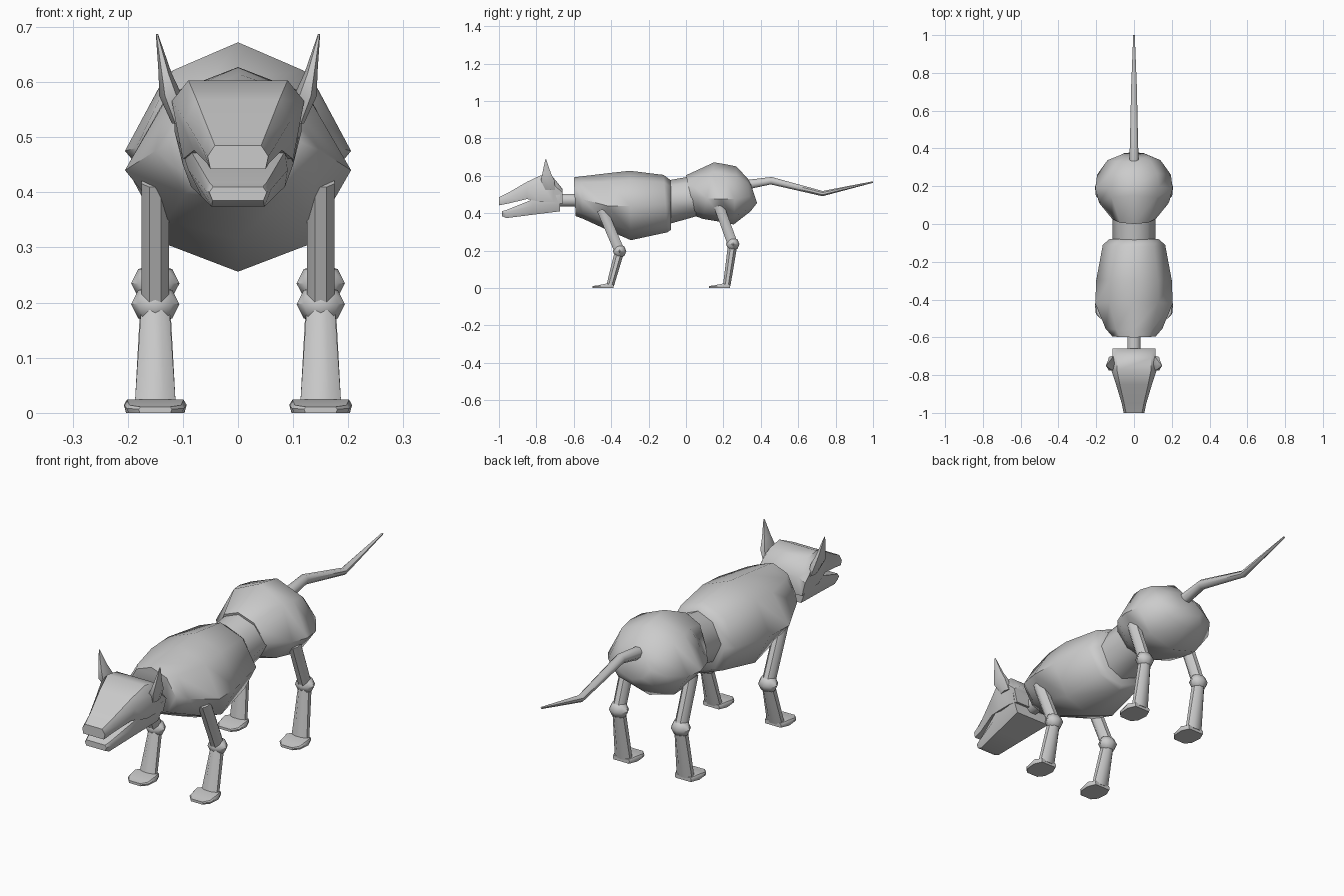
import bpy, bmesh
from math import sin, cos, pi, hypot
from mathutils import Vector

if "Cube" in bpy.data.objects:
    bpy.data.objects.remove(bpy.data.objects["Cube"])


def loft(name, rings, angle=0.8):
    """Skin a list of equal-length rings and cap both ends."""
    bm = bmesh.new()
    rows = [[bm.verts.new(p) for p in ring] for ring in rings]
    n = len(rows[0])
    for a, b in zip(rows, rows[1:]):
        for i in range(n):
            j = (i + 1) % n
            bm.faces.new((a[i], a[j], b[j], b[i]))
    bm.faces.new(rows[0])
    bm.faces.new(rows[-1])
    bmesh.ops.recalc_face_normals(bm, faces=bm.faces)
    return finish(name, bm, angle)


def finish(name, bm, angle=0.8):
    me = bpy.data.meshes.new(name)
    bm.to_mesh(me)
    bm.free()
    ob = bpy.data.objects.new(name, me)
    bpy.context.collection.objects.link(ob)
    bpy.ops.object.select_all(action='DESELECT')
    ob.select_set(True)
    bpy.context.view_layer.objects.active = ob
    bpy.ops.object.shade_smooth_by_angle(angle=angle)
    return ob


def sym(y, half, cx=0.0):
    """Mirror a half section of (x, z) points across x = cx."""
    left = [(-x, z) for x, z in reversed(half) if x > 0]
    return [(cx + x, y, z) for x, z in list(half) + left]


def body_ring(yt, zt, yb, zb, w, zm):
    """Octagon leaning from its top point to its bottom point."""
    pts = []
    for k in range(8):
        s, c = sin(k * pi / 4), cos(k * pi / 4)
        z = zm + c * 1.04 ** (k % 2) * ((zt - zm) if c > 0 else (zm - zb))
        t = (zt - z) / (zt - zb)
        pts.append((w * s * (0.9 if k % 2 else 1), yt + (yb - yt) * t, z))
    return pts


def tube(name, path, cx=0.0, n=8):
    """Tube in the side plane; path holds (y, z, half width x, half depth)."""
    rings = []
    for i, (y, z, rx, rv) in enumerate(path):
        p, q = path[max(i - 1, 0)], path[min(i + 1, len(path) - 1)]
        dy, dz = q[0] - p[0], q[1] - p[1]
        l = hypot(dy, dz)
        f = 1 / cos(pi / n)
        rings.append([(cx + f * rx * cos(a), y - f * rv * sin(a) * dz / l,
                       z + f * rv * sin(a) * dy / l)
                      for a in ((k + .5) * 2 * pi / n for k in range(n))])
    return loft(name, rings)


# Torso
loft("chest", [body_ring(*r) for r in [
    (-.60, .592, -.59, .385, .115, .49),
    (-.56, .597, -.55, .37, .15, .475),
    (-.41, .615, -.43, .315, .205, .44),
    (-.30, .627, -.295, .256, .20, .44),
    (-.12, .605, -.10, .298, .165, .45),
    (-.08, .575, -.08, .312, .13, .45)]], 1.0)
loft("waist", [body_ring(*r) for r in [
    (-.10, .575, -.10, .34, .115, .46),
    (.04, .60, .06, .385, .115, .48)]], 1.0)
loft("hips", [body_ring(*r) for r in [
    (.00, .603, .05, .385, .115, .49),
    (.15, .672, .09, .37, .185, .48),
    (.20, .664, .18, .355, .205, .475),
    (.27, .65, .255, .34, .195, .475),
    (.33, .585, .345, .41, .14, .49),
    (.345, .56, .38, .455, .08, .51)]], 1.0)

# Neck and tail
tube("neck", [(-.70, .47, .035, .034), (-.57, .47, .035, .034)])
tube("tail", [(.31, .55, .025, .026), (.455, .574, .021, .02),
              (.73, .505, .015, .014), (1.0, .567, .004, .004)])

# Head: rows are y, then top / side / bottom (half width, height)
loft("skull", [sym(y, (a, b, c)) for y, a, b, c in [
    (-1.0, (.042, .485), (.055, .465), (.05, .442)),
    (-.95, (.052, .51), (.065, .48), (.056, .452)),
    (-.85, (.075, .568), (.095, .53), (.08, .476)),
    (-.775, (.09, .603), (.12, .565), (.10, .46)),
    (-.71, (.09, .592), (.115, .555), (.10, .46)),
    (-.66, (.085, .53), (.115, .51), (.10, .45))]])
loft("jaw", [sym(y, (a, b, c)) for y, a, b, c in [
    (-.985, (.045, .41), (.052, .40), (.046, .385)),
    (-.96, (.052, .418), (.06, .405), (.048, .374)),
    (-.82, (.085, .474), (.09, .44), (.066, .392)),
    (-.675, (.11, .50), (.10, .45), (.085, .41))]])

for side, s in (("right", 1), ("left", -1)):
    # Ear: leaning pointed cone
    loft(side + "_ear", [[(s * (cx + rx * cos(k * pi / 3)), cy + ry * sin(k * pi / 3), z)
                          for k in range(6)]
                         for cx, cy, z, rx, ry in [
        (.108, -.725, .525, .012, .03), (.122, -.74, .575, .021, .042),
        (.132, -.745, .615, .012, .026), (.147, -.75, .687, .002, .003)]])

    # Legs: top, knee, ankle in the side plane, then the toe position
    for kind, top, knee, ankle in [
            ("front", (-.45, .42), (-.355, .197), (-.405, .015)),
            ("hind", (.175, .44), (.25, .235), (.218, .015))]:
        name = side + "_" + kind
        cx = s * .15
        tube(name + "_upper_leg", [(*top, .025, .027), (*knee, .025, .027)], cx)
        tube(name + "_lower_leg", [(*knee, .025, .025), (*ankle, .037, .02)], cx)
        bm = bmesh.new()
        bmesh.ops.create_uvsphere(bm, u_segments=8, v_segments=4, radius=.036)
        for v in bm.verts:
            v.co = Vector((cx + v.co.x * 1.22, knee[0] + v.co.y, knee[1] + v.co.z))
        finish(name + "_knee", bm)
        y0 = ankle[0]
        loft(name + "_paw", [sym(y0 + dy, ((w * .9, h), (w, h * .6), (w * .93, 0)), cx)
                             for dy, w, h in [(-.095, .03, .011), (-.07, .052, .014),
                                              (-.02, .057, .024), (.017, .04, .018)]])
